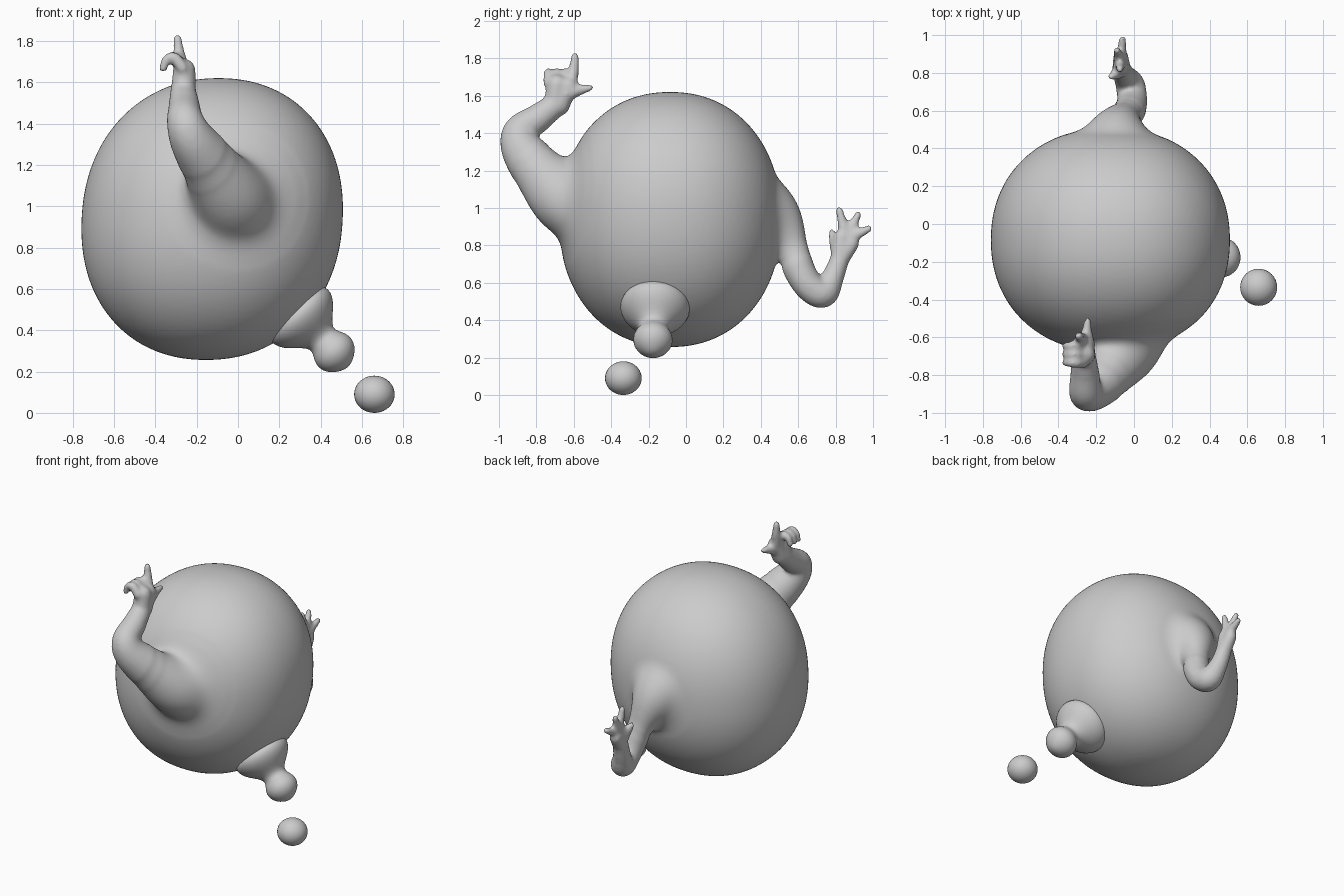
import bpy, bmesh
from mathutils import Vector, Matrix

cube = bpy.data.objects.get("Cube")
if cube:
    bpy.data.objects.remove(cube)

grey = bpy.data.materials.new("plain_grey")
grey.use_nodes = True
grey.diffuse_color = (0.6, 0.6, 0.6, 1)
grey.node_tree.nodes["Principled BSDF"].inputs["Base Color"].default_value = (0.6, 0.6, 0.6, 1)


def finish(bm, name):
    """Turn a bmesh into a smooth, grey object."""
    mesh = bpy.data.meshes.new(name)
    bm.to_mesh(mesh)
    bm.free()
    obj = bpy.data.objects.new(name, mesh)
    bpy.context.collection.objects.link(obj)
    mesh.materials.append(grey)
    mesh.shade_smooth()
    return obj


def catmull(a, b, c, d, t):
    return 0.5 * (2 * b + (c - a) * t + (2 * a - 5 * b + 4 * c - d) * t * t
                  + (3 * b - a - 3 * c + d) * t ** 3)


def limb(bm, path, steps=10):
    """Sweep a ball along a smooth path of (x, y, z, radius) points."""
    pts = [Vector(p) for p in path]
    pts = [pts[0]] + pts + [pts[-1]]
    for i in range(1, len(pts) - 2):
        for k in range(steps + 1):
            p = catmull(*pts[i - 1:i + 3], k / steps)
            bmesh.ops.create_icosphere(bm, subdivisions=3, radius=p.w,
                                       matrix=Matrix.Translation(p.xyz))


# Rounded, slightly boxy body
bm = bmesh.new()
bmesh.ops.create_icosphere(bm, subdivisions=5, radius=1)
power = 2.15
for v in bm.verts:
    v.co /= sum(abs(c) ** power for c in v.co) ** (1 / power)
    v.co = Vector((v.co.x * 0.632 + v.co.z * 0.03 - 0.125,
                   v.co.y * 0.595 - 0.085, v.co.z * 0.682 + 0.938))

# Raised front arm and its pointing hand
limb(bm, [(0.0, -0.5, 0.99, 0.22), (-0.04, -0.65, 1.05, 0.19), (-0.13, -0.78, 1.19, 0.145),
          (-0.22, -0.88, 1.32, 0.11), (-0.255, -0.885, 1.41, 0.09),
          (-0.26, -0.79, 1.48, 0.077), (-0.265, -0.7, 1.55, 0.064)])
limb(bm, [(-0.265, -0.7, 1.55, 0.062), (-0.26, -0.69, 1.66, 0.055)])
limb(bm, [(-0.265, -0.68, 1.55, 0.06), (-0.26, -0.63, 1.65, 0.05)])
limb(bm, [(-0.27, -0.62, 1.66, 0.04), (-0.285, -0.6, 1.74, 0.029), (-0.292, -0.595, 1.81, 0.022)])
limb(bm, [(-0.25, -0.64, 1.61, 0.045), (-0.25, -0.57, 1.63, 0.03), (-0.245, -0.51, 1.642, 0.018)])
for y in (-0.735, -0.69, -0.645):
    limb(bm, [(-0.27, y, 1.67, 0.03), (-0.31, y, 1.72, 0.028),
              (-0.35, y, 1.705, 0.023), (-0.362, y, 1.665, 0.02)], 6)

# Hanging back arm and its open hand
limb(bm, [(-0.1, 0.4, 0.98, 0.2), (-0.09, 0.49, 0.93, 0.145), (-0.055, 0.565, 0.8, 0.095),
          (-0.02, 0.605, 0.67, 0.085), (-0.01, 0.665, 0.575, 0.08), (-0.02, 0.735, 0.545, 0.078),
          (-0.05, 0.785, 0.63, 0.06), (-0.065, 0.82, 0.72, 0.052)])
limb(bm, [(-0.065, 0.82, 0.72, 0.05), (-0.07, 0.83, 0.84, 0.042)])
limb(bm, [(-0.065, 0.82, 0.72, 0.05), (-0.07, 0.885, 0.81, 0.042)])
for x, y, z in ((-0.075, 0.82, 0.99), (-0.09, 0.92, 0.965), (-0.06, 0.98, 0.89)):
    tip, palm = Vector((x, y, z)), Vector((-0.07, 0.855, 0.83))
    mid = palm.lerp(tip, 0.5)
    limb(bm, [(*palm, 0.035), (*mid, 0.028), (*tip, 0.02)])
limb(bm, [(-0.07, 0.81, 0.77, 0.038), (-0.1, 0.79, 0.83, 0.028), (-0.12, 0.78, 0.87, 0.02)])

# Fuse body and arms into one skin
body = finish(bm, "body_with_arms")
fuse = body.modifiers.new("fuse", 'REMESH')
fuse.mode = 'VOXEL'
fuse.voxel_size = 0.0115
fuse.use_smooth_shade = True
bpy.context.view_layer.objects.active = body
body.select_set(True)
bpy.ops.object.modifier_apply(modifier=fuse.name)

# Blend the shoulders softly, the rest lightly
bm = bmesh.new()
bm.from_mesh(body.data)
shoulders = [(Vector((0.0, -0.62, 1.05)), 0.36), (Vector((-0.1, 0.5, 0.93)), 0.27)]
for reach, rounds in ((1, 70), (0.8, 40)):
    near = [v for v in bm.verts if any((v.co - c).length < r * reach for c, r in shoulders)]
    for _ in range(rounds):
        bmesh.ops.smooth_vert(bm, verts=near, factor=0.5, use_axis_x=True,
                              use_axis_y=True, use_axis_z=True)
for _ in range(5):
    bmesh.ops.smooth_vert(bm, verts=bm.verts, factor=0.5, use_axis_x=True,
                          use_axis_y=True, use_axis_z=True)
bm.to_mesh(body.data)
bm.free()
body.data.materials.clear()
body.data.materials.append(grey)
body.data.shade_smooth()

# Pinched tail bubble: a turned profile of (distance, radius)
profile = [(-0.07, 0), (-0.06, 0.13), (-0.035, 0.175), (0, 0.192), (0.04, 0.18), (0.08, 0.148),
           (0.115, 0.105), (0.15, 0.075), (0.18, 0.082), (0.21, 0.102), (0.25, 0.109),
           (0.29, 0.093), (0.32, 0.06), (0.337, 0.025), (0.34, 0)]
axis = Vector((0.69, -0.05, -0.73))
bm = bmesh.new()
line = [bm.verts.new((r, 0, d)) for d, r in profile]
edges = [bm.edges.new(pair) for pair in zip(line, line[1:])]
bmesh.ops.spin(bm, geom=line + edges, axis=(0, 0, 1), cent=(0, 0, 0), angle=6.283185,
               steps=28, use_duplicate=False)
bmesh.ops.remove_doubles(bm, verts=bm.verts, dist=0.0005)
bmesh.ops.recalc_face_normals(bm, faces=bm.faces)
bm.transform(Matrix.Translation((0.3, -0.165, 0.47)) @ axis.to_track_quat('Z', 'Y').to_matrix().to_4x4())
tail = finish(bm, "tail_bubble")
tail.modifiers.new("round", 'SUBSURF').levels = 1

# Loose small bubble
bm = bmesh.new()
bmesh.ops.create_uvsphere(bm, u_segments=32, v_segments=20, radius=1,
                          matrix=Matrix.Translation((0.66, -0.335, 0.09)) @ Matrix.Diagonal((0.098, 0.098, 0.09, 1)))
finish(bm, "small_bubble")
